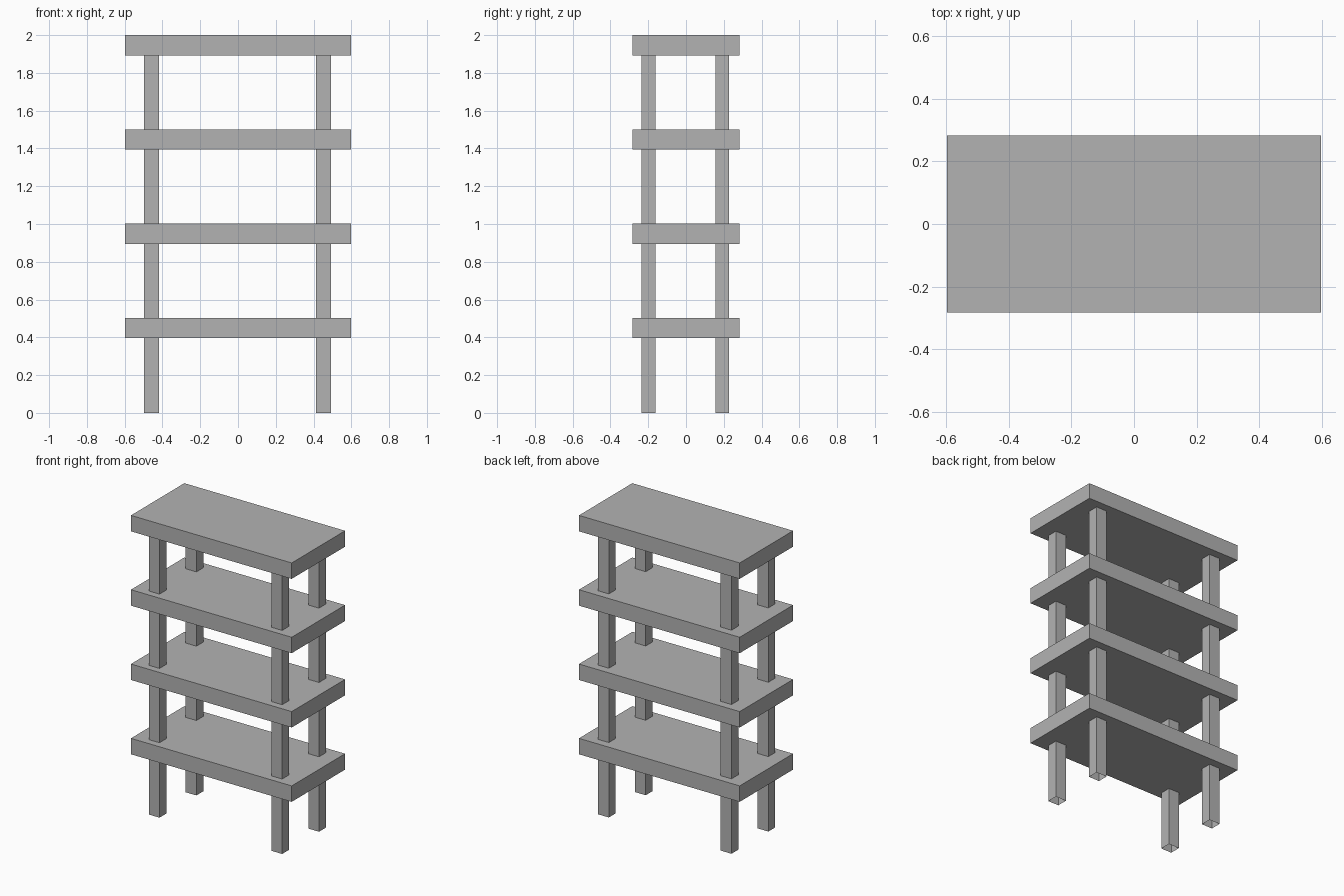
import bpy
import bmesh
from mathutils import Matrix, Vector

cube = bpy.data.objects.get("Cube")
if cube:
    bpy.data.objects.remove(cube, do_unlink=True)

# One plain grey for the whole rack
grey = bpy.data.materials.new("plain grey")
grey.use_nodes = True
colour = (0.45, 0.45, 0.45, 1)
grey.diffuse_color = colour
grey.node_tree.nodes["Principled BSDF"].inputs["Base Color"].default_value = colour


def box(name, centre, size, open_bottom=False):
    bm = bmesh.new()
    matrix = Matrix.Translation(centre) @ Matrix.Diagonal((*size, 1))
    bmesh.ops.create_cube(bm, size=1, matrix=matrix)
    if open_bottom:
        bm.normal_update()
        ends = [f for f in bm.faces if f.normal.z < -0.5]
        bmesh.ops.delete(bm, geom=ends, context="FACES")
    mesh = bpy.data.meshes.new(name)
    bm.to_mesh(mesh)
    bm.free()
    mesh.materials.append(grey)
    obj = bpy.data.objects.new(name, mesh)
    bpy.context.collection.objects.link(obj)
    return obj


# Four equal shelves, evenly stacked
THICK = 0.107
PITCH = 0.499
for i, level in enumerate(("top", "upper", "middle", "lower")):
    top = 2 - i * PITCH
    box(level + "_shelf", Vector((0, 0, top - THICK / 2)), (1.194, 0.566, THICK))

# Four hollow-ended legs running up to the top shelf
HEIGHT = 2 - THICK
for x, side in ((-0.458, "right"), (0.453, "left")):
    for y, end in ((-0.199, "front"), (0.192, "back")):
        box(f"{end}_{side}_leg", Vector((x, y, HEIGHT / 2)),
            (0.08, 0.073, HEIGHT), open_bottom=True)
